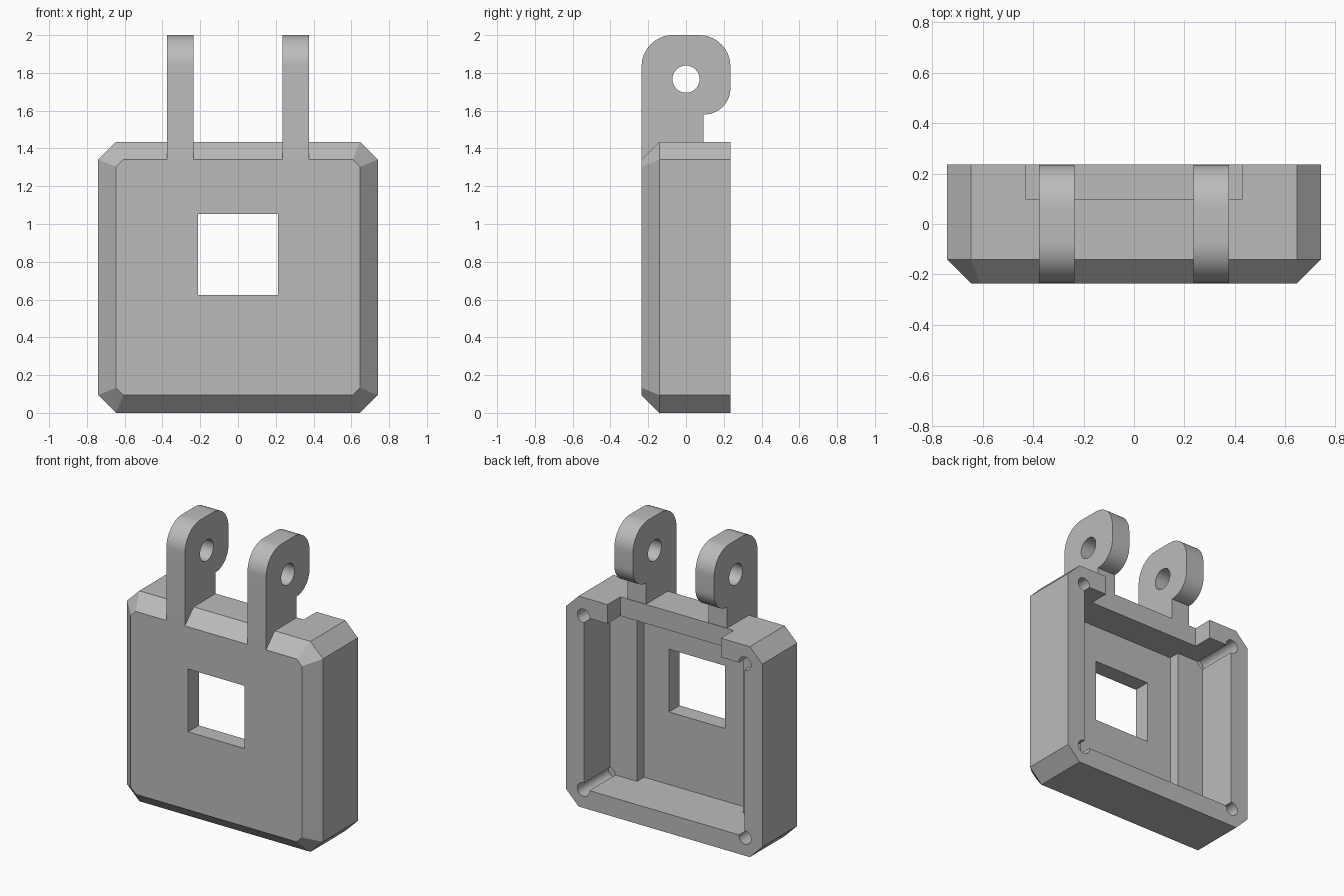
import bpy, bmesh, math
from mathutils import Vector

if "Cube" in bpy.data.objects:
    bpy.data.objects.remove(bpy.data.objects["Cube"], do_unlink=True)

grey = bpy.data.materials.new("plain grey")
grey.use_nodes = True
grey.diffuse_color = (0.5, 0.5, 0.5, 1)
grey.node_tree.nodes["Principled BSDF"].inputs["Base Color"].default_value = (0.5, 0.5, 0.5, 1)


def finish(name, bm):
    bmesh.ops.recalc_face_normals(bm, faces=bm.faces)
    mesh = bpy.data.meshes.new(name)
    bm.to_mesh(mesh)
    bm.free()
    mesh.materials.append(grey)
    obj = bpy.data.objects.new(name, mesh)
    bpy.context.collection.objects.link(obj)
    return obj


def loft(name, loops):
    """Solid through matching outlines, capped at both ends."""
    bm = bmesh.new()
    rings = [[bm.verts.new(p) for p in loop] for loop in loops]
    for a, b in zip(rings, rings[1:]):
        for i in range(len(a)):
            j = (i + 1) % len(a)
            bm.faces.new((a[i], a[j], b[j], b[i]))
    bm.faces.new(rings[0])
    bm.faces.new(rings[-1])
    return finish(name, bm)


def box(name, x0, x1, y0, y1, z0, z1):
    return loft(name, [[(x0, y, z0), (x1, y, z0), (x1, y, z1), (x0, y, z1)] for y in (y0, y1)])


def arc(cy, cz, r, start, end, steps=14):
    angles = [math.radians(start + (end - start) * i / steps) for i in range(steps + 1)]
    return [(cy + r * math.cos(a), cz + r * math.sin(a)) for a in angles]


def octagon(inset, y):
    """Rectangle with cut corners, evenly inset."""
    w, h, mid = 0.74 - inset, 0.7175 - inset, 0.7175
    c = CUT - inset * (2 - math.sqrt(2))
    quarter = [(w, h - c), (w - c, h)]
    pts = quarter + [(-x, z) for x, z in reversed(quarter)]
    pts += [(-x, -z) for x, z in pts]
    return [(x, y, mid + z) for x, z in pts]


def cut(obj, cutters):
    for c in cutters:
        c.hide_render = True
        mod = obj.modifiers.new("cut", 'BOOLEAN')
        mod.operation = 'DIFFERENCE'
        mod.solver = 'EXACT'
        mod.object = c
    bpy.context.view_layer.update()
    result = bpy.data.meshes.new_from_object(
        obj.evaluated_get(bpy.context.evaluated_depsgraph_get()))
    obj.modifiers.clear()
    obj.data = result


def smooth(obj):
    bpy.ops.object.select_all(action='DESELECT')
    obj.select_set(True)
    bpy.context.view_layer.objects.active = obj
    bpy.ops.object.shade_smooth_by_angle(angle=math.radians(30))


CUT = 0.094
FRONT, BACK = -0.235, 0.235

# Case shell with a chamfered front
case = loft("case", [octagon(CUT, FRONT), octagon(0, FRONT + CUT), octagon(0, BACK)])

# Hollow, central channel, window and cable notch
cutters = [
    box("cavity_cutter", -0.605, 0.605, -0.045, 0.4, 0.13, 1.305),
    box("channel_cutter", -0.4, 0.4, -0.12, 0.1, 0.13, 1.305),
    box("window_cutter", -0.212, 0.212, -0.4, 0.1, 0.625, 1.053),
    box("notch_cutter", -0.428, 0.428, 0.097, 0.4, 1.2, 1.6),
]

# Screw holes in the corners of the rim
for x in (-0.61, 0.61):
    for z in (0.125, 1.31):
        ring = arc(x, z, 0.046, 0, 345, 23)
        cutters.append(loft("screw_hole_cutter", [[(a, y, b) for a, b in ring] for y in (-0.1, 0.4)]))
cut(case, cutters)
smooth(case)

# Hinge lugs: rounded heads on narrower feet
profile = [(FRONT, 1.341)]
profile += arc(-0.07, 1.835, 0.165, 180, 90)
profile += arc(0.07, 1.835, 0.165, 90, 0)
profile += arc(0.097, 1.718, 0.138, 0, -90)
profile += [(0.093, 1.58), (0.093, 1.341)]
pin = arc(0, 1.767, 0.072, 0, 348.75, 31)
pin_cutter = loft("pin_cutter", [[(x, a, b) for a, b in pin] for x in (-1, 1)])
for name, x0, x1 in (("right_lug", -0.376, -0.236), ("left_lug", 0.236, 0.376)):
    lug = loft(name, [[(x, y, z) for y, z in profile] for x in (x0, x1)])
    cut(lug, [pin_cutter])
    smooth(lug)

# Remove the cutters
for c in cutters + [pin_cutter]:
    bpy.data.objects.remove(c, do_unlink=True)
